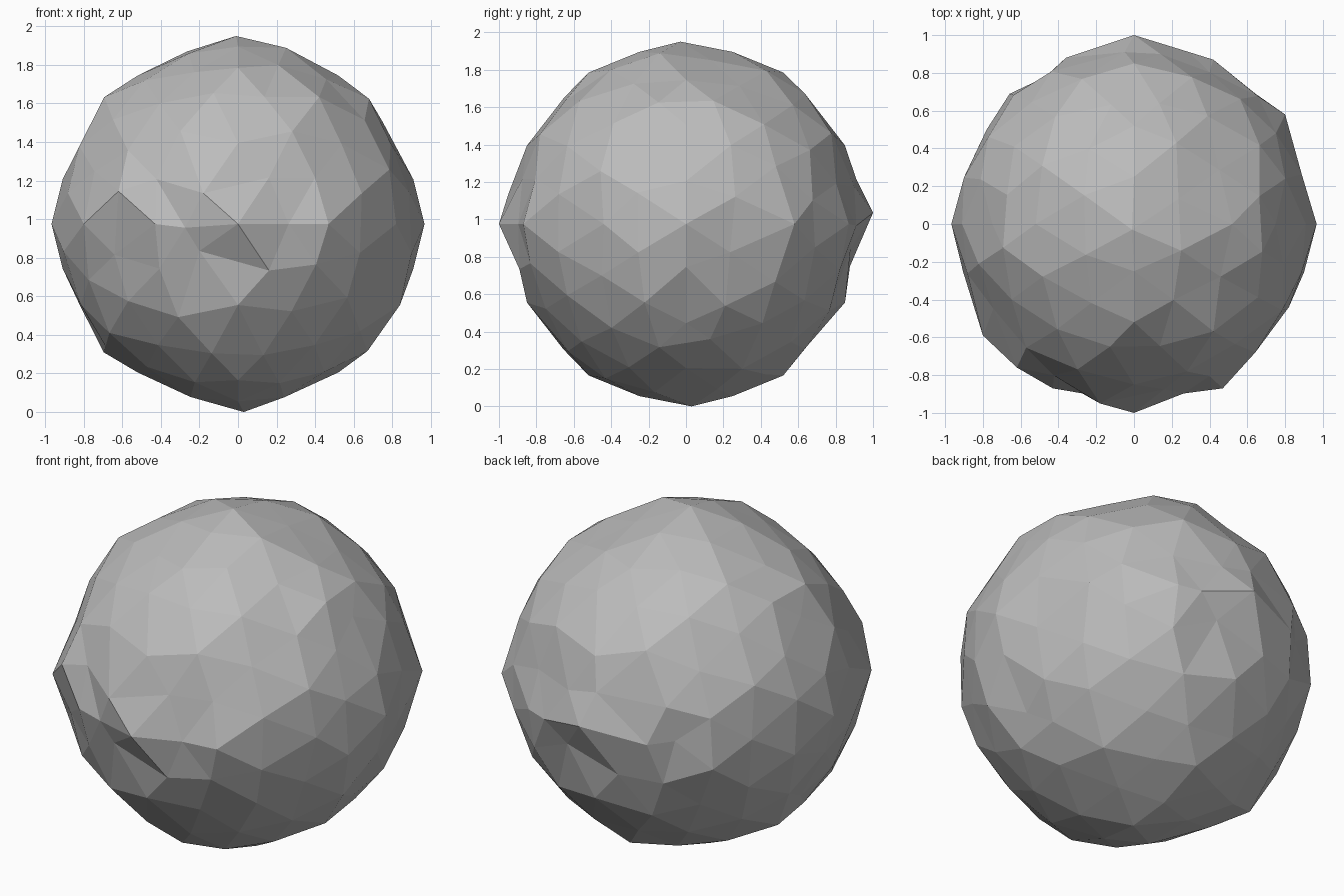
import bpy, bmesh, math, random
from mathutils import Matrix, Vector

cube = bpy.data.objects.get("Cube")
if cube:
    bpy.data.objects.remove(cube, do_unlink=True)

random.seed(7)
HEIGHT = 0.975   # height of the rock's centre
RADIUS = 0.94


def make_material(name, value):
    mat = bpy.data.materials.new(name)
    mat.use_nodes = True
    colour = (value, value, value, 1)
    mat.diffuse_color = colour
    node = mat.node_tree.nodes["Principled BSDF"]
    node.inputs["Base Color"].default_value = colour
    node.inputs["Roughness"].default_value = 0.9
    return mat


def mirrored(x, y, z):
    """All distinct sign combinations of a point."""
    return {(a * x, b * y, c * z)
            for a in (-1, 1) for b in (-1, 1) for c in (-1, 1)}


# Faceted ball, turned so that an edge is centred on every axis
bm = bmesh.new()
bmesh.ops.create_icosphere(bm, subdivisions=3, radius=1)
half_edge = math.atan(2) / 2
turn = Matrix.Rotation(math.pi / 2, 3, 'Z') @ Matrix.Rotation(-half_edge, 3, 'Y')
bmesh.ops.transform(bm, matrix=turn.to_4x4(), verts=bm.verts)
directions = {v: v.co.copy() for v in bm.verts}

# Uneven surface
for v in bm.verts:
    jitter = Vector([random.uniform(-0.02, 0.02) for _ in range(3)])
    v.co = v.co * (RADIUS + random.uniform(-0.012, 0.012)) + jitter

# Corners shared by opposite sides
corners = set()
for point in [(0, 0.52, 0.81), (0.75, 0, 0.53), (0.52, 0, 0.77),
              (0.91, 0, 0.23), (0, 0.25, 0.92), (0, 0.85, 0.42)]:
    corners |= mirrored(*point)

# Tips, side corners and the two overhanging ledges
tips = [(-0.01, -0.03, 0.975), (0.03, 0.03, -0.975),
        (0.967, 0, 0), (-0.967, 0, 0), (0, -1, 0), (0, 1, 0.06)]
side_corners = [(-0.43, -0.87, 0), (0.47, -0.87, 0), (0.42, 0.87, 0),
                (-0.36, 0.88, 0), (0.8, 0.58, 0), (-0.8, -0.59, 0),
                (-0.78, 0.5, 0), (0.82, -0.44, 0)]
front_ledge = [(-0.62, -0.76, 0.17), (-0.18, -0.95, 0.16),
               (-0.2, -0.87, -0.14), (-0.64, -0.65, -0.16)]
back_ledge = [(0.14, 0.9, 0.2), (-0.05, 0.91, 0.24), (0.16, 0.88, -0.13)]

for target in list(sorted(corners)) + tips + side_corners + front_ledge + back_ledge:
    target = Vector(target)
    aim = target.normalized()
    nearest = max(bm.verts, key=lambda v: directions[v].dot(aim))
    nearest.co = target

bmesh.ops.translate(bm, verts=bm.verts, vec=(0, 0, HEIGHT))
bmesh.ops.recalc_face_normals(bm, faces=bm.faces)

# Rock object with flat facets
mesh = bpy.data.meshes.new("rock")
bm.to_mesh(mesh)
bm.free()
mesh.materials.append(make_material("stone_grey", 0.5))
rock = bpy.data.objects.new("rock", mesh)
bpy.context.collection.objects.link(rock)
